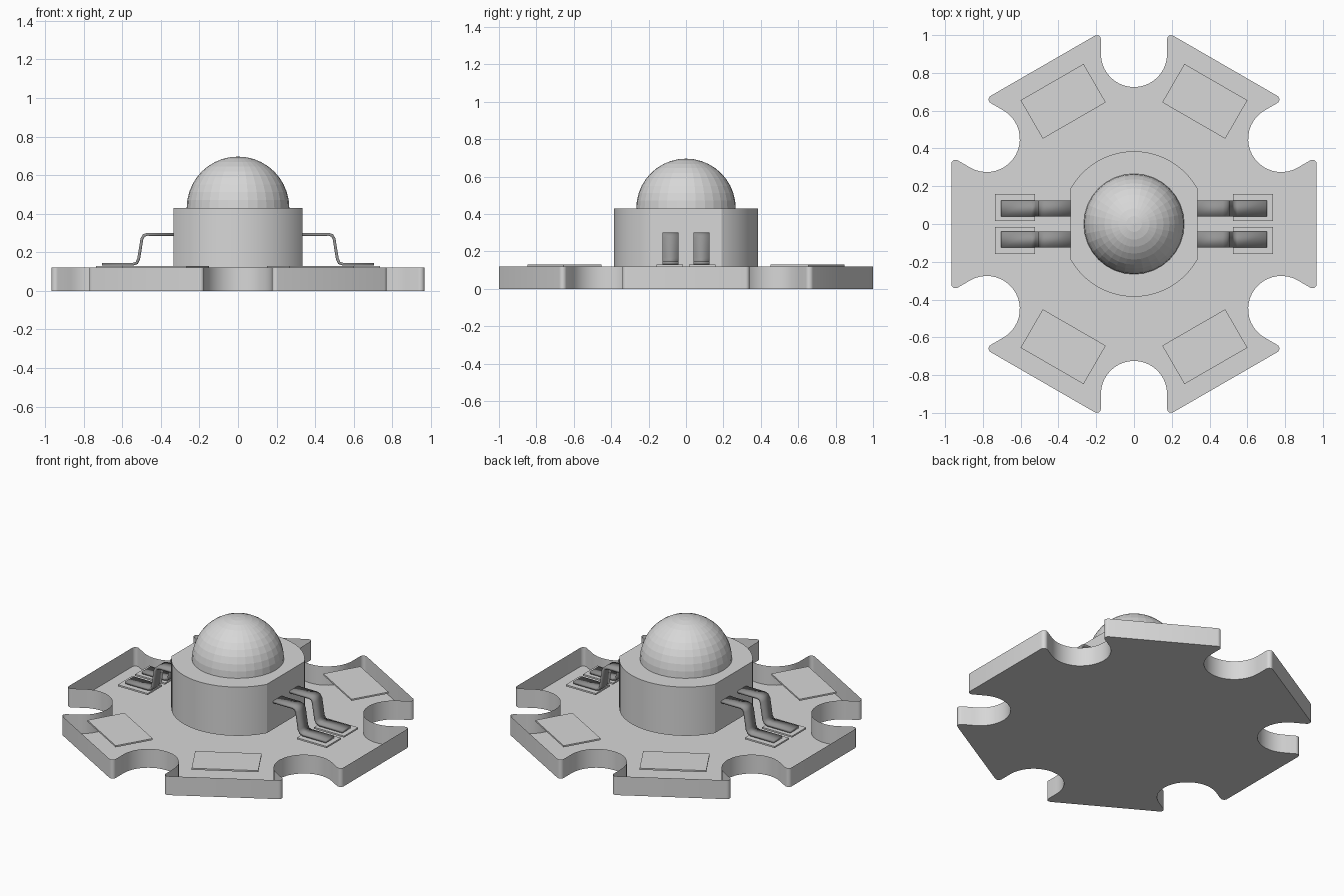
import bpy, bmesh
from math import sin, cos, pi, radians, sqrt
from mathutils import Matrix, Vector

if "Cube" in bpy.data.objects:
    bpy.data.objects.remove(bpy.data.objects["Cube"])


def material(name, value):
    mat = bpy.data.materials.new(name)
    mat.use_nodes = True
    color = (value, value, value, 1)
    mat.diffuse_color = color
    mat.node_tree.nodes["Principled BSDF"].inputs["Base Color"].default_value = color
    return mat


LIGHT = material("light_grey", 0.68)
DARK = material("dark_grey", 0.30)

BOARD_TOP = 0.12
PAD_TOP = 0.13
BODY_TOP = 0.43


def make_object(name, bm, mat, smooth=None):
    mesh = bpy.data.meshes.new(name)
    bm.to_mesh(mesh)
    bm.free()
    mesh.materials.append(mat)
    obj = bpy.data.objects.new(name, mesh)
    bpy.context.collection.objects.link(obj)
    if smooth:
        bpy.ops.object.select_all(action="DESELECT")
        obj.select_set(True)
        bpy.context.view_layer.objects.active = obj
        bpy.ops.object.shade_smooth_by_angle(angle=radians(smooth))
    return obj


def arc(cx, cy, r, start, end, steps):
    angles = [radians(start + (end - start) * i / steps) for i in range(steps + 1)]
    return [Vector((cx + r * cos(a), cy + r * sin(a), 0)) for a in angles]


def prism(name, outline, z0, z1, mat, smooth=None):
    bm = bmesh.new()
    face = bm.faces.new([bm.verts.new((p.x, p.y, z0)) for p in outline])
    top = bmesh.ops.extrude_face_region(bm, geom=[face], use_keep_orig=True)["geom"]
    verts = [g for g in top if isinstance(g, bmesh.types.BMVert)]
    bmesh.ops.translate(bm, verts=verts, vec=(0, 0, z1 - z0))
    bmesh.ops.recalc_face_normals(bm, faces=bm.faces)
    return make_object(name, bm, mat, smooth)


def plate(name, length, width, center, angle):
    corners = [(-1, -1), (1, -1), (1, 1), (-1, 1)]
    turn = Matrix.Rotation(angle, 3, "Z")
    outline = [turn @ Vector((a * length / 2, b * width / 2, 0)) + Vector(center)
               for a, b in corners]
    return prism(name, outline, BOARD_TOP, PAD_TOP, LIGHT)


# Star board: open-topped tray, six round notches with filleted tips
APOTHEM, NOTCH_R, NOTCH_Y, TIP_R = 0.967, 0.175, 0.90, 0.022
corner_y = (APOTHEM - NOTCH_R / 2) / (sqrt(3) / 2)
right_tip = arc(NOTCH_R + TIP_R, corner_y - sqrt(3) * TIP_R, TIP_R, 180, 60, 6)
left_tip = [Vector((-p.x, p.y, 0)) for p in reversed(right_tip)]
notch = left_tip + arc(0, NOTCH_Y, NOTCH_R, 180, 360, 20) + right_tip
outline = [Matrix.Rotation(-k * pi / 3, 3, "Z") @ p for k in range(6) for p in notch]

bm = bmesh.new()
low = [bm.verts.new(p) for p in outline]
high = [bm.verts.new((p.x, p.y, BOARD_TOP)) for p in outline]
bm.faces.new(low)
for i in range(len(low)):
    j = (i + 1) % len(low)
    bm.faces.new((low[j], low[i], high[i], high[j]))
make_object("star_board", bm, LIGHT, 30)

# Body: cylinder with two flats on the sides
BODY_R, FLAT_X = 0.385, 0.335
bm = bmesh.new()
bmesh.ops.create_cone(bm, cap_ends=True, segments=64, radius1=BODY_R, radius2=BODY_R,
                      depth=BODY_TOP - BOARD_TOP,
                      matrix=Matrix.Translation((0, 0, (BODY_TOP + BOARD_TOP) / 2)))
for side in (-1, 1):
    cut = bmesh.ops.bisect_plane(bm, geom=bm.verts[:] + bm.edges[:] + bm.faces[:],
                                 plane_co=(side * FLAT_X, 0, 0), plane_no=(side, 0, 0),
                                 clear_outer=True)["geom_cut"]
    bmesh.ops.holes_fill(bm, edges=[e for e in cut if isinstance(e, bmesh.types.BMEdge)])
bmesh.ops.recalc_face_normals(bm, faces=bm.faces)
make_object("lamp_body", bm, LIGHT, 20)

# Dome lens: faceted half sphere
bm = bmesh.new()
bmesh.ops.create_uvsphere(bm, u_segments=32, v_segments=20, radius=0.266)
bmesh.ops.bisect_plane(bm, geom=bm.verts[:] + bm.edges[:] + bm.faces[:],
                       plane_co=(0, 0, 0), plane_no=(0, 0, -1), clear_outer=True)
bmesh.ops.translate(bm, verts=bm.verts, vec=(0, 0, BODY_TOP))
make_object("dome_lens", bm, LIGHT)

# Large contact plates on the four diagonal arms
for k, degrees in enumerate((60, 120, 240, 300)):
    a = radians(degrees)
    plate(f"contact_plate_{k + 1}", 0.235, 0.385, (0.75 * cos(a), 0.75 * sin(a), 0), a)

# Bent leads, each on a small solder plate
LEAD_PATH = [(0.33, 0.293), (0.47, 0.293), (0.488, 0.287), (0.498, 0.27),
             (0.515, 0.165), (0.525, 0.145), (0.545, 0.138), (0.705, 0.138)]
LEAD_Y, LEAD_W = 0.083, 0.084
for side, side_name in ((1, "left"), (-1, "right")):
    for row, row_name in ((-1, "front"), (1, "back")):
        label = f"{side_name}_{row_name}"
        plate(f"solder_plate_{label}", 0.21, 0.143, (side * 0.63, row * 0.087, 0), 0)
        bm = bmesh.new()
        rows = [[bm.verts.new((side * x, row * LEAD_Y + w * LEAD_W / 2, z)) for w in (-1, 1)]
                for x, z in LEAD_PATH]
        for a, b in zip(rows, rows[1:]):
            bm.faces.new((a[0], b[0], b[1], a[1]) if side > 0 else (a[1], b[1], b[0], a[0]))
        lead = make_object(f"lead_{label}", bm, DARK, 35)
        solid = lead.modifiers.new("thickness", "SOLIDIFY")
        solid.thickness = 0.015
        solid.offset = 0
